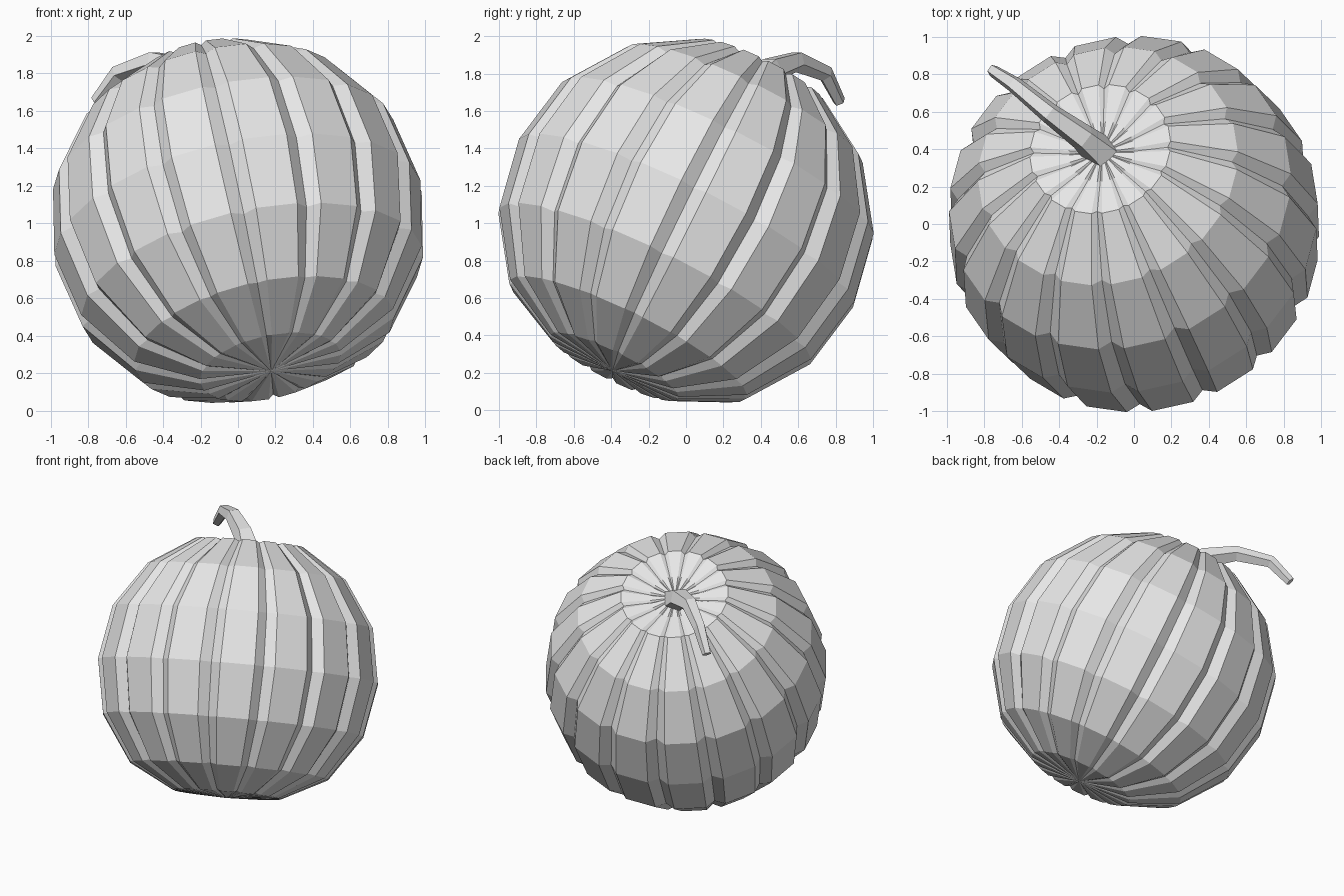
import bpy, bmesh, math
from mathutils import Vector, Matrix

cube = bpy.data.objects.get("Cube")
if cube:
    bpy.data.objects.remove(cube, do_unlink=True)

grey = bpy.data.materials.new("light_grey")
grey.use_nodes = True
COLOUR = (0.8, 0.8, 0.8, 1.0)
grey.diffuse_color = COLOUR
grey.node_tree.nodes["Principled BSDF"].inputs["Base Color"].default_value = COLOUR


def make_object(name, bm):
    bmesh.ops.recalc_face_normals(bm, faces=bm.faces)
    mesh = bpy.data.meshes.new(name)
    bm.to_mesh(mesh)
    bm.free()
    mesh.materials.append(grey)
    obj = bpy.data.objects.new(name, mesh)
    bpy.context.collection.objects.link(obj)
    return obj


def bridge(bm, a, b):
    n = len(a)
    for i in range(n):
        j = (i + 1) % n
        bm.faces.new((a[i], a[j], b[j], b[i]))


# Gourd body: a ribbed ball of 16 flat ribs with V grooves between them
RIBS = 16
STEP = 2 * math.pi / RIBS
HALF_RIB = math.radians(7.0)
PHASE = math.radians(-2.0)
# radius and height of each ring, bottom to top
RINGS = [(0.383, -0.875), (0.707, -0.707), (0.930, -0.383), (1.0, 0.0),
         (0.930, 0.383), (0.707, 0.707), (0.383, 0.915), (0.18, 0.885)]

bm = bmesh.new()
loops = []
for radius, height in RINGS:
    loop = []
    for k in range(RIBS):
        groove = PHASE + k * STEP
        centre = groove + STEP / 2
        inner = 0.95 * radius
        inner_h = height * (0.985 if abs(height) > 0.6 else 1.0)
        for ang, r, h in ((groove, inner, inner_h),
                          (centre - HALF_RIB, radius, height),
                          (centre + HALF_RIB, radius, height)):
            loop.append(bm.verts.new((r * math.cos(ang), r * math.sin(ang), h)))
    loops.append(loop)
for a, b in zip(loops, loops[1:]):
    bridge(bm, a, b)
# close both poles with fans
for loop, h in ((loops[0], -0.90), (loops[-1], 0.875)):
    pole = bm.verts.new((0, 0, h))
    for i in range(len(loop)):
        bm.faces.new((loop[i], loop[(i + 1) % len(loop)], pole))

# lean the body backwards and sideways
axis = Vector((-0.197, 0.437, 0.878)).normalized()
front = Vector((0.41, -0.91, 0.0))
front = (front - axis * front.dot(axis)).normalized()
side = axis.cross(front)
lean = Matrix((front, side, axis)).transposed().to_4x4()
bm.transform(Matrix.Translation((0, 0, 1)) @ lean)
make_object("gourd_body", bm)

# Stem: tapered five-sided tube hooking over towards the back
PATH = [((-0.165, 0.37, 1.73), 0.10), ((-0.27, 0.46, 1.82), 0.075),
        ((-0.45, 0.59, 1.865), 0.058), ((-0.64, 0.745, 1.80), 0.046),
        ((-0.755, 0.82, 1.65), 0.034)]
points = [Vector(p) for p, _ in PATH]
across = Vector((0.61, 0.79, 0)).normalized()
SIDES = 5
bm = bmesh.new()
loops = []
for i, (_, r) in enumerate(PATH):
    tangent = (points[min(i + 1, len(points) - 1)] - points[max(i - 1, 0)]).normalized()
    up = tangent.cross(across).normalized()
    wide = up.cross(tangent)
    loops.append([bm.verts.new(points[i] + r * (math.cos(a) * up + math.sin(a) * wide))
                  for a in (2 * math.pi * s / SIDES for s in range(SIDES))])
for a, b in zip(loops, loops[1:]):
    bridge(bm, a, b)
bm.faces.new(loops[0])
bm.faces.new(loops[-1])
make_object("stem", bm)
